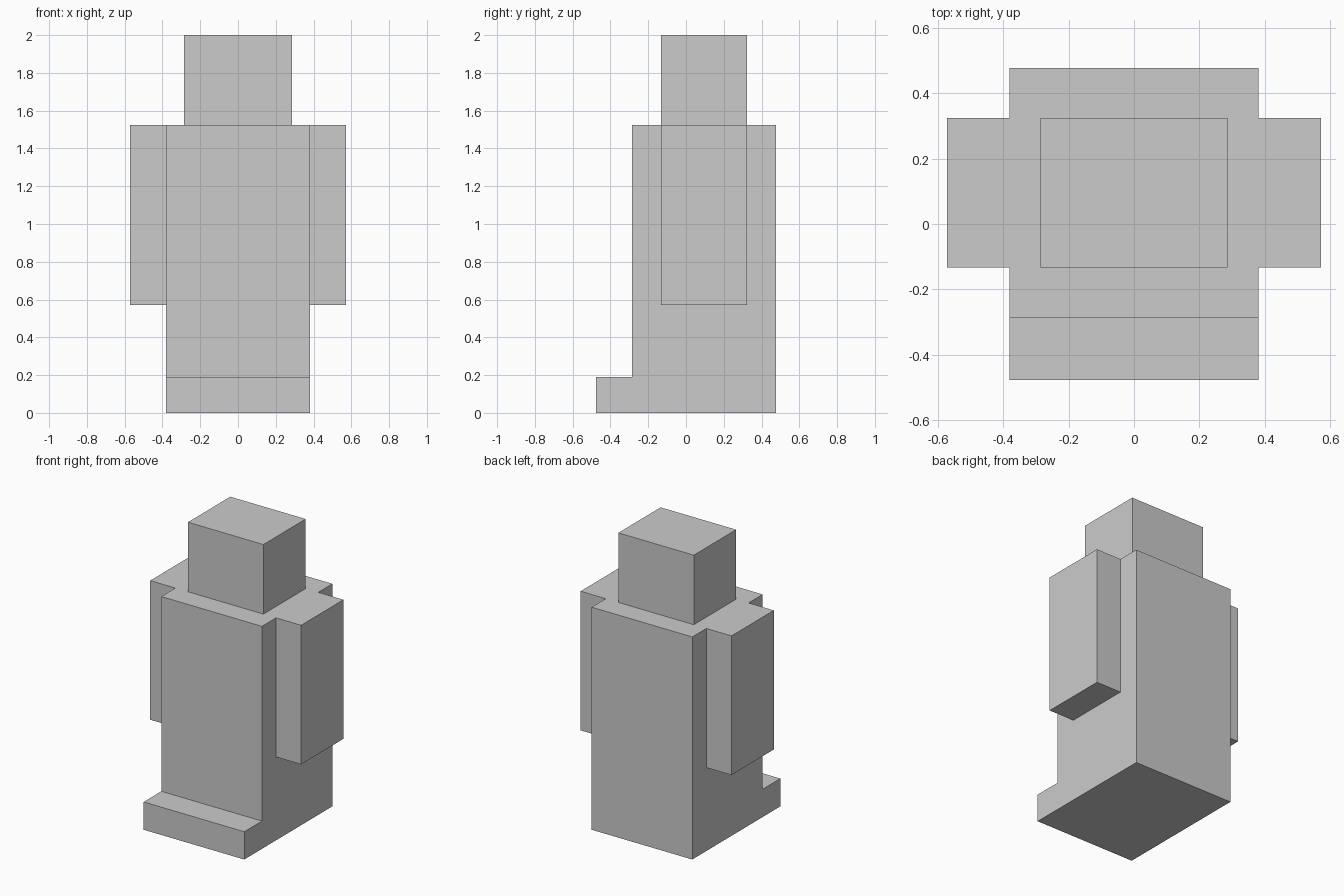
import bpy
import bmesh
from mathutils import Vector

default = bpy.data.objects.get("Cube")
if default:
    bpy.data.objects.remove(default, do_unlink=True)

U = 2 / 21  # one grid module; the figure is 21 modules tall

grey = bpy.data.materials.new("plain grey")
grey.use_nodes = True
colour = (0.6, 0.6, 0.6, 1)
grey.diffuse_color = colour
grey.node_tree.nodes["Principled BSDF"].inputs["Base Color"].default_value = colour


def prism(name, profile, x0, x1):
    """Extrude a (y, z) side profile from x0 to x1, all in modules."""
    bm = bmesh.new()
    face = bm.faces.new([bm.verts.new((x0 * U, y * U, z * U)) for y, z in profile])
    grown = bmesh.ops.extrude_face_region(bm, geom=[face])
    verts = [v for v in grown["geom"] if isinstance(v, bmesh.types.BMVert)]
    bmesh.ops.translate(bm, verts=verts, vec=Vector(((x1 - x0) * U, 0, 0)))
    bmesh.ops.recalc_face_normals(bm, faces=bm.faces)
    mesh = bpy.data.meshes.new(name)
    bm.to_mesh(mesh)
    bm.free()
    mesh.materials.append(grey)
    obj = bpy.data.objects.new(name, mesh)
    bpy.context.collection.objects.link(obj)
    return obj


def rectangle(y0, y1, z0, z1):
    return [(y0, z0), (y1, z0), (y1, z1), (y0, z1)]


# Body and protruding feet share one L-shaped side profile
prism("body_and_feet", [(-5, 0), (5, 0), (5, 16), (-3, 16), (-3, 2), (-5, 2)], -4, 4)

# Head and arms have the same depth, centred on the body
back, front = 3.4, -1.4
prism("head", rectangle(front, back, 16, 21), -3, 3)
for side, name in ((1, "left_arm"), (-1, "right_arm")):
    prism(name, rectangle(front, back, 6, 16), side * 4, side * 6)
